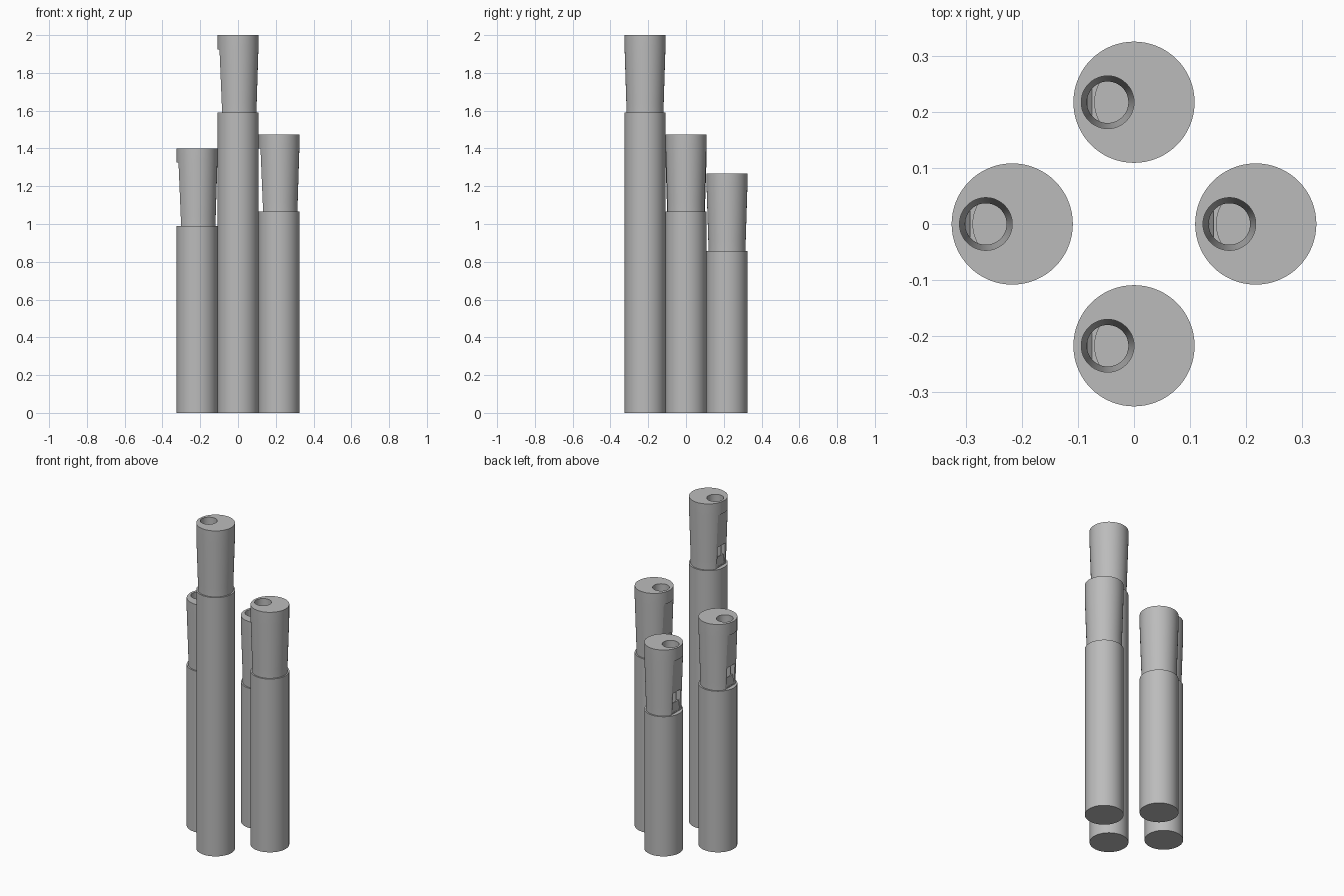
import bpy
import bmesh
import math
from mathutils import Vector

default_cube = bpy.data.objects.get("Cube")
if default_cube:
    bpy.data.objects.remove(default_cube, do_unlink=True)

RADIUS = 0.108
SPREAD = 0.217
HEAD = 0.41
BORE = 0.07

grey = bpy.data.materials.new("plain grey")
grey.use_nodes = True
colour = (0.5, 0.5, 0.5, 1.0)
grey.diffuse_color = colour
grey.node_tree.nodes["Principled BSDF"].inputs["Base Color"].default_value = colour


def finish(name, bm):
    bmesh.ops.recalc_face_normals(bm, faces=bm.faces)
    mesh = bpy.data.meshes.new(name)
    bm.to_mesh(mesh)
    bm.free()
    mesh.materials.append(grey)
    obj = bpy.data.objects.new(name, mesh)
    bpy.context.collection.objects.link(obj)
    return obj


def lathe(name, profile, centre_x=0.0, steps=64):
    """Revolve (radius, height) points about a vertical axis."""
    bm = bmesh.new()
    verts = [bm.verts.new((centre_x + r, 0, z)) for r, z in profile]
    edges = [bm.edges.new(pair) for pair in zip(verts, verts[1:])]
    bmesh.ops.spin(bm, geom=verts + edges, cent=(centre_x, 0, 0), axis=(0, 0, 1),
                   angle=math.tau, steps=steps)
    bmesh.ops.remove_doubles(bm, verts=bm.verts, dist=1e-5)
    return finish(name, bm)


def prism(name, outline, half_width):
    """Extrude an (x, z) outline along y."""
    bm = bmesh.new()
    face = bm.faces.new([bm.verts.new((x, -half_width, z)) for x, z in outline])
    grown = bmesh.ops.extrude_face_region(bm, geom=[face])["geom"]
    moved = [v for v in grown if isinstance(v, bmesh.types.BMVert)]
    bmesh.ops.translate(bm, verts=moved, vec=Vector((0, 2 * half_width, 0)))
    return finish(name, bm)


def carve(obj, cutters):
    """Subtract the cutters, bake the result and discard them."""
    for cutter in cutters:
        cutter.hide_render = True
        mod = obj.modifiers.new("cut", 'BOOLEAN')
        mod.operation = 'DIFFERENCE'
        mod.solver = 'EXACT'
        mod.object = cutter
    graph = bpy.context.evaluated_depsgraph_get()
    mesh = bpy.data.meshes.new_from_object(obj.evaluated_get(graph))
    obj.modifiers.clear()
    obj.data = mesh
    for cutter in cutters:
        bpy.data.objects.remove(cutter, do_unlink=True)


def shade(obj):
    bpy.ops.object.select_all(action='DESELECT')
    obj.select_set(True)
    bpy.context.view_layer.objects.active = obj
    bpy.ops.object.shade_smooth_by_angle(angle=math.radians(25))


# Tapered head with a straight collar, its base at z = 0
band = HEAD - 0.075
head = lathe("front_head", [(0, 0), (0.099, 0), (0.099, 0.05), (RADIUS, band),
                            (RADIUS, HEAD), (0, HEAD)])
carve(head, [
    # sloping flat below the collar
    prism("flat_cutter", [(-0.15, band), (-0.098, band), (-0.084, 0),
                          (-0.084, -0.02), (-0.15, -0.02)], 0.15),
    # inner bore
    lathe("bore_cutter", [(0, -0.02), (BORE, -0.02), (BORE, 0.131), (0, 0.131)]),
    # off-centre air hole in the top
    lathe("hole_cutter", [(0, 0.11), (0.036, 0.11), (0.047, HEAD - 0.06),
                          (0.047, HEAD + 0.02), (0, HEAD + 0.02)], -0.047, 48),
    # mouth opening with a steep lip below it
    prism("mouth_cutter", [(-0.13, 0.13), (-0.04, 0.13), (-0.04, 0.06),
                           (-0.075, 0.06), (-0.083, 0.008), (-0.13, 0.008)], 0.037),
])
shade(head)

# Four pipes of different lengths, each carrying a head
pipes = [("front", 0, -SPREAD, 1.59), ("right", -SPREAD, 0, 0.99),
         ("left", SPREAD, 0, 1.065), ("back", 0, SPREAD, 0.858)]
for name, x, y, height in pipes:
    pipe = lathe(name + "_pipe", [(0, 0), (RADIUS, 0), (RADIUS, height),
                                  (BORE, height), (BORE, 0.02), (0, 0.02)])
    pipe.location = (x, y, 0)
    shade(pipe)
    top = head
    if name != "front":
        top = bpy.data.objects.new(name + "_head", head.data)
        bpy.context.collection.objects.link(top)
    top.location = (x, y, height)
